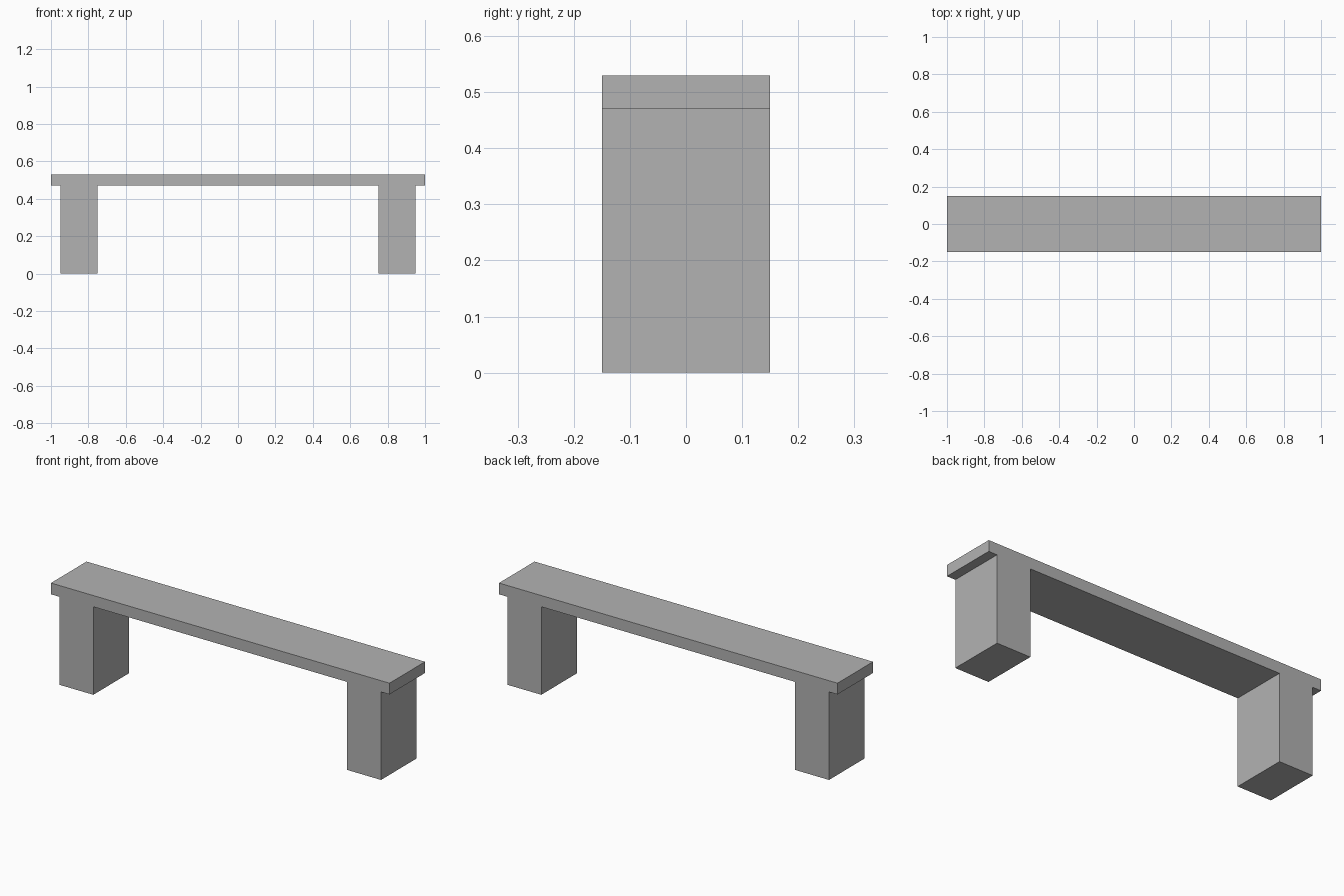
import bpy
import bmesh

cube = bpy.data.objects.get("Cube")
if cube:
    bpy.data.objects.remove(cube, do_unlink=True)

HALF_DEPTH = 0.15
SEAT_BOTTOM, SEAT_TOP = 0.47, 0.53
LEG_INNER, LEG_OUTER = 0.75, 0.95

# Plain grey
grey = bpy.data.materials.new("plain_grey")
grey.use_nodes = True
colour = (0.448, 0.448, 0.448, 1.0)
grey.diffuse_color = colour
grey.node_tree.nodes["Principled BSDF"].inputs["Base Color"].default_value = colour

# Left half of the front outline, mirrored into one closed bench outline
half = [(LEG_INNER, SEAT_BOTTOM), (LEG_INNER, 0), (LEG_OUTER, 0),
        (LEG_OUTER, SEAT_BOTTOM), (1, SEAT_BOTTOM), (1, SEAT_TOP)]
outline = half + [(-x, z) for x, z in reversed(half)]

# Slab seat and two block legs: outline extruded through the depth
bm = bmesh.new()
front = bm.faces.new([bm.verts.new((x, -HALF_DEPTH, z)) for x, z in outline])
result = bmesh.ops.extrude_face_region(bm, geom=[front], use_keep_orig=True)
moved = [g for g in result["geom"] if isinstance(g, bmesh.types.BMVert)]
bmesh.ops.translate(bm, verts=moved, vec=(0, 2 * HALF_DEPTH, 0))
bmesh.ops.recalc_face_normals(bm, faces=bm.faces)

mesh = bpy.data.meshes.new("bench")
bm.to_mesh(mesh)
bm.free()
mesh.materials.append(grey)
bench = bpy.data.objects.new("bench", mesh)
bpy.context.collection.objects.link(bench)
